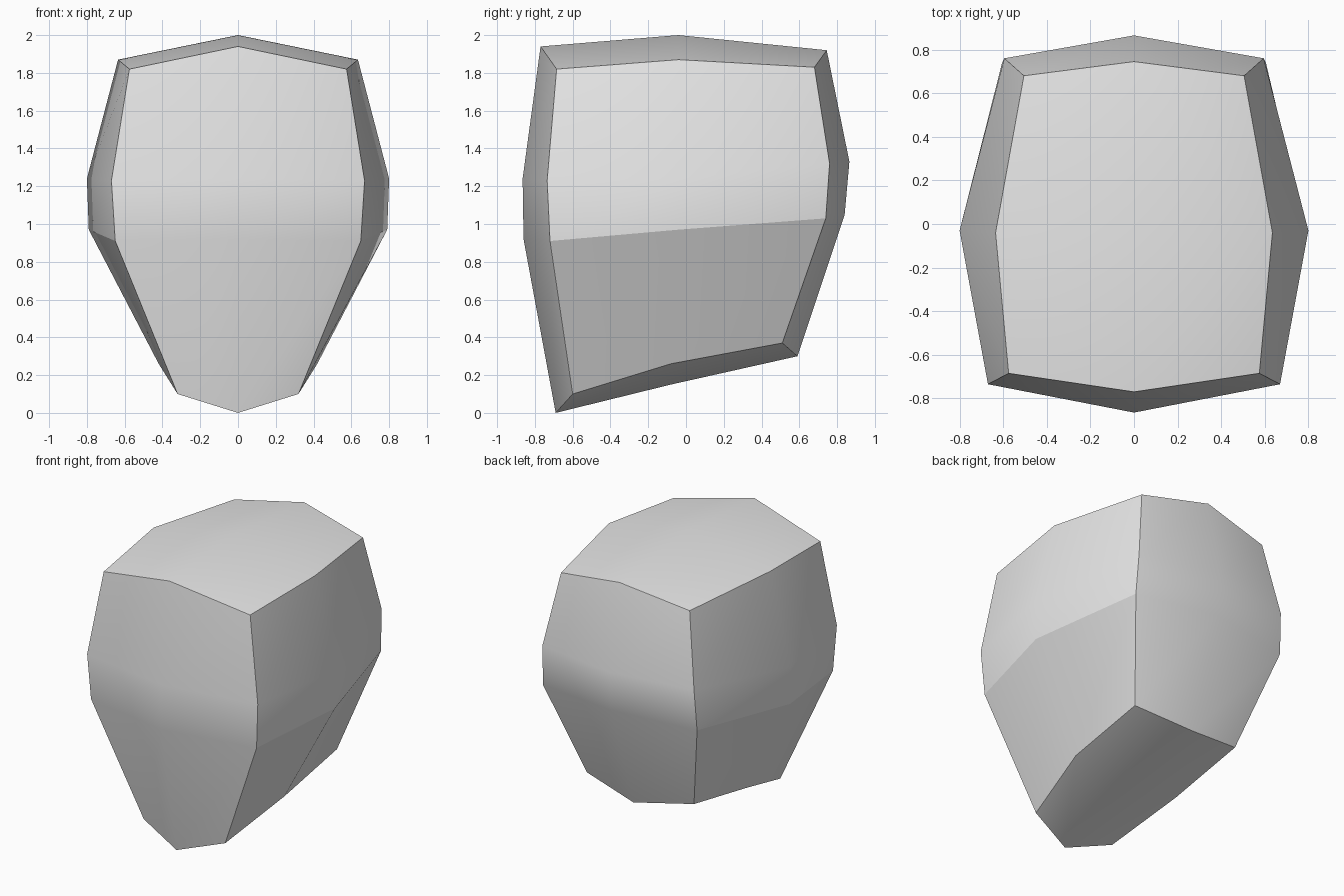
import bpy
import bmesh

default_cube = bpy.data.objects.get("Cube")
if default_cube:
    bpy.data.objects.remove(default_cube, do_unlink=True)

# Half outlines from bottom to top:
# front middle, front corner, side middle, back corner, back middle
HALF_RINGS = [
    [(0, -.69, 0), (.32, -.6, .1), (.42, -.08, .26), (.42, .51, .37), (0, .59, .3)],
    [(0, -.86, .92), (.65, -.72, .91), (.79, -.04, .97), (.605, .74, 1.03), (0, .84, 1.05)],
    [(0, -.865, 1.24), (.67, -.735, 1.23), (.8, -.03, 1.24), (.595, .76, 1.32), (0, .865, 1.33)],
    [(0, -.77, 1.94), (.575, -.685, 1.82), (.635, -.04, 1.87), (.505, .68, 1.83), (0, .745, 1.92)],
]
BOTTOM_CENTRE = (0, -.08, .15)
TOP_CENTRE = (0, -.04, 2)
CORNERS = (1, 3, 5, 7)


def full_ring(half):
    """Close a half outline with its mirror image."""
    return half + [(-x, y, z) for x, y, z in half[-2:0:-1]]


def cap(bm, ring, centre):
    """Fill a ring with four quads, one at each corner."""
    middle = bm.verts.new(centre)
    for c in CORNERS:
        bm.faces.new((ring[c - 1], ring[c], ring[(c + 1) % 8], middle))


def sharpen(bm, a, b):
    bm.edges.get((a, b)).smooth = False


bm = bmesh.new()
rings = [[bm.verts.new(p) for p in full_ring(half)] for half in HALF_RINGS]

# Walls between the outlines, and the two caps
for low, high in zip(rings, rings[1:]):
    for i in range(8):
        j = (i + 1) % 8
        bm.faces.new((low[i], low[j], high[j], high[i]))
cap(bm, rings[0], BOTTOM_CENTRE)
cap(bm, rings[-1], TOP_CENTRE)
bmesh.ops.recalc_face_normals(bm, faces=bm.faces)
for face in bm.faces:
    face.smooth = True

# Hard edges: both rims, the four corners and the bend low on each side
for low, high in zip(rings, rings[1:]):
    for c in CORNERS:
        sharpen(bm, low[c], high[c])
for ring in (rings[0], rings[-1]):
    for i in range(8):
        sharpen(bm, ring[i], ring[(i + 1) % 8])
for i in (1, 2, 5, 6):
    sharpen(bm, rings[1][i], rings[1][i + 1])

mesh = bpy.data.meshes.new("head_block")
bm.to_mesh(mesh)
bm.free()
head = bpy.data.objects.new("head_block", mesh)
bpy.context.collection.objects.link(head)

# Large faces stay flat, bends between them stay soft
weighted = head.modifiers.new("soft_bends", "WEIGHTED_NORMAL")
weighted.keep_sharp = True

# Plain grey
grey = bpy.data.materials.new("light_grey")
grey.use_nodes = True
colour = (.8, .8, .8, 1)
grey.diffuse_color = colour
grey.node_tree.nodes["Principled BSDF"].inputs["Base Color"].default_value = colour
mesh.materials.append(grey)
